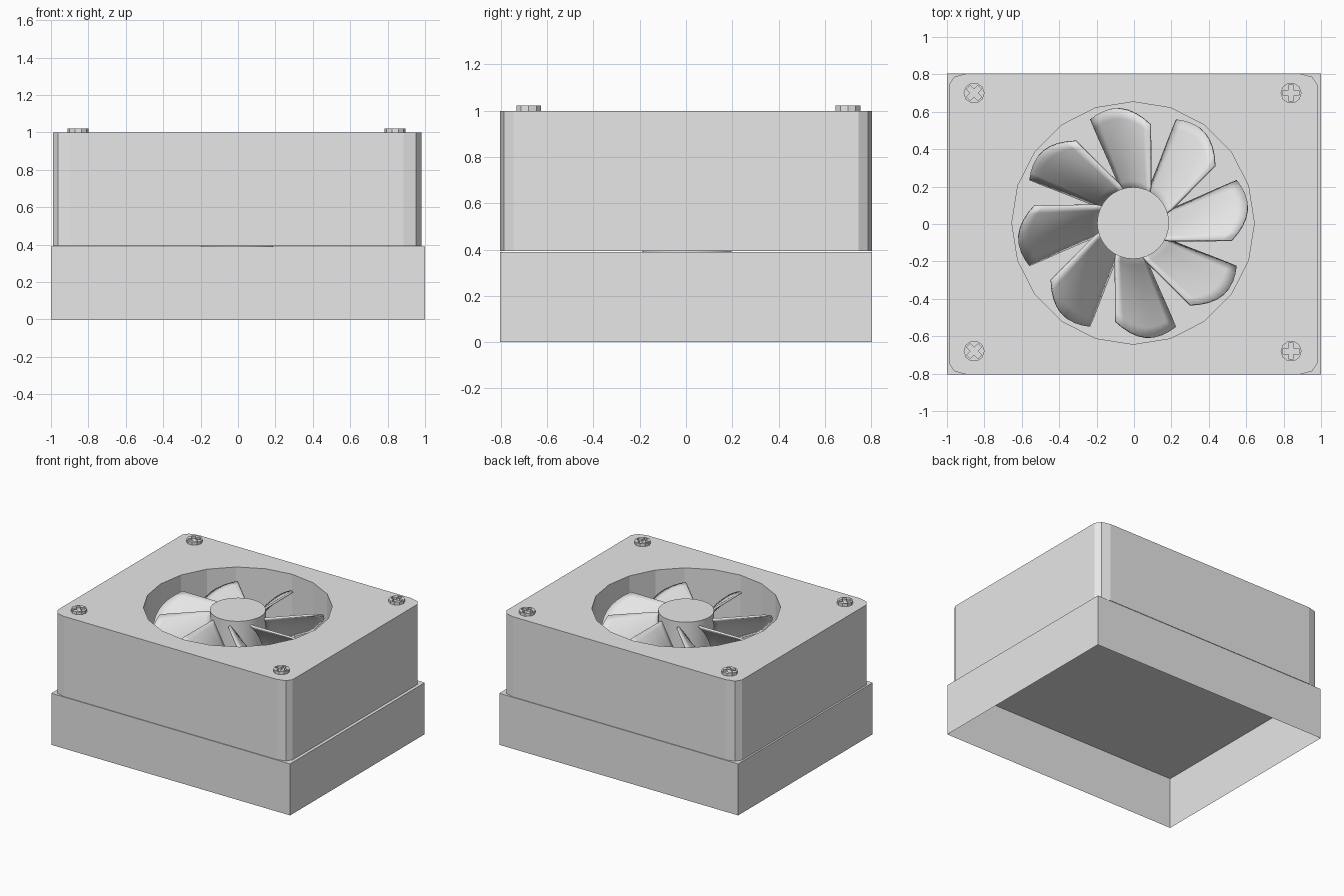
import bpy, bmesh
from math import pi, sin, cos, asin, radians

cube = bpy.data.objects.get("Cube")
if cube:
    bpy.data.objects.remove(cube, do_unlink=True)

grey = bpy.data.materials.new("light_grey")
grey.use_nodes = True
grey.diffuse_color = (0.8, 0.8, 0.8, 1)
grey.node_tree.nodes["Principled BSDF"].inputs["Base Color"].default_value = (0.8, 0.8, 0.8, 1)

CX, CY = -0.005, 0.005      # fan axis
SPLIT, TOP = 0.39, 1.0      # height of the seam and of the top plate


def add_object(name, bm):
    mesh = bpy.data.meshes.new(name)
    bmesh.ops.recalc_face_normals(bm, faces=bm.faces)
    bm.to_mesh(mesh)
    bm.free()
    mesh.materials.append(grey)
    obj = bpy.data.objects.new(name, mesh)
    bpy.context.collection.objects.link(obj)
    return obj


def prism(name, outline, z0, z1):
    """Closed prism over a 2D outline."""
    bm = bmesh.new()
    face = bm.faces.new([bm.verts.new((x, y, z0)) for x, y in outline])
    up = bmesh.ops.extrude_face_region(bm, geom=[face])["geom"]
    moved = [v for v in up if isinstance(v, bmesh.types.BMVert)]
    bmesh.ops.translate(bm, verts=moved, vec=(0, 0, z1 - z0))
    return add_object(name, bm)


def ring(x, y, radius, sides):
    return [(x + radius * cos(2 * pi * i / sides), y + radius * sin(2 * pi * i / sides))
            for i in range(sides)]


def cut(obj, cutter):
    """Subtract the cutter and discard it."""
    mod = obj.modifiers.new("cut", "BOOLEAN")
    mod.operation, mod.solver, mod.object = "DIFFERENCE", "EXACT", cutter
    cutter.hide_render = True
    bpy.ops.object.select_all(action="DESELECT")
    bpy.context.view_layer.objects.active = obj
    obj.select_set(True)
    bpy.ops.object.modifier_apply(modifier=mod.name)
    bpy.data.objects.remove(cutter, do_unlink=True)


def smooth(obj, degrees):
    bpy.ops.object.select_all(action="DESELECT")
    bpy.context.view_layer.objects.active = obj
    obj.select_set(True)
    bpy.ops.object.shade_smooth_by_angle(angle=radians(degrees))


# Base: thin open-bottomed box
bm = bmesh.new()
bmesh.ops.create_cube(bm, size=1)
for v in bm.verts:
    v.co = (v.co.x * 2, v.co.y * 1.61, (v.co.z + 0.5) * SPLIT)
bm.normal_update()
bmesh.ops.delete(bm, geom=[f for f in bm.faces if f.normal.z < -0.5], context="FACES")
add_object("base_skirt", bm)

# Housing: rounded box with a round fan well
outline = []
for sx, sy in ((1, 1), (-1, 1), (-1, -1), (1, -1)):
    corner = [(0.985, 0.745), (0.957, 0.787), (0.89, 0.805)]
    if sx * sy < 0:
        corner.reverse()
    outline += [(sx * x - 0.005, sy * y) for x, y in corner]
housing = prism("housing", outline, SPLIT + 0.003, TOP)
cut(housing, prism("well_cutter", ring(CX, CY, 0.648, 20), SPLIT - 0.1, TOP + 0.1))

# Hub
hub = prism("fan_hub", ring(CX, CY, 0.192, 32), SPLIT, 0.98)
smooth(hub, 30)

# Blades: swept, pitched sheets given thickness
RADIAL, CHORD = 8, 8


def blade_point(t, s, turn):
    tip = 0.535 + 0.065 * s + 0.05 * sin(pi * s)
    r = 0.17 + (tip - 0.17) * t
    low = -asin(min(0.093 / r, 0.5))
    high = radians(19 + 3 * sin(pi * t / 2))
    a = low + (high - low) * s + turn
    z = 0.94 - 0.27 * s + 0.03 * sin(pi * s)
    return (CX + r * cos(a), CY + r * sin(a), z)


for k in range(8):
    bm = bmesh.new()
    grid = [[bm.verts.new(blade_point(i / RADIAL, j / CHORD, k * pi / 4))
             for j in range(CHORD + 1)] for i in range(RADIAL + 1)]
    for i in range(RADIAL):
        for j in range(CHORD):
            bm.faces.new((grid[i][j], grid[i + 1][j], grid[i + 1][j + 1], grid[i][j + 1]))
    blade = add_object(f"fan_blade_{k + 1}", bm)
    solid = blade.modifiers.new("thickness", "SOLIDIFY")
    solid.thickness, solid.offset = 0.015, 0
    smooth(blade, 40)

# Corner screws with cross recesses, turned on the right side
for side, x, turn in (("right", -0.855, pi / 4), ("left", 0.84, 0)):
    for end, y in (("front", -0.68), ("back", 0.70)):
        screw = prism(f"screw_{end}_{side}", ring(x, y, 0.056, 10), TOP - 0.01, TOP + 0.022)
        cross = []
        for q in range(4):
            a = turn + q * pi / 2
            for px, py in ((0.043, -0.014), (0.043, 0.014), (0.014, 0.014)):
                cross.append((x + px * cos(a) - py * sin(a), y + px * sin(a) + py * cos(a)))
        cut(screw, prism("cross_cutter", cross, TOP + 0.005, TOP + 0.1))
